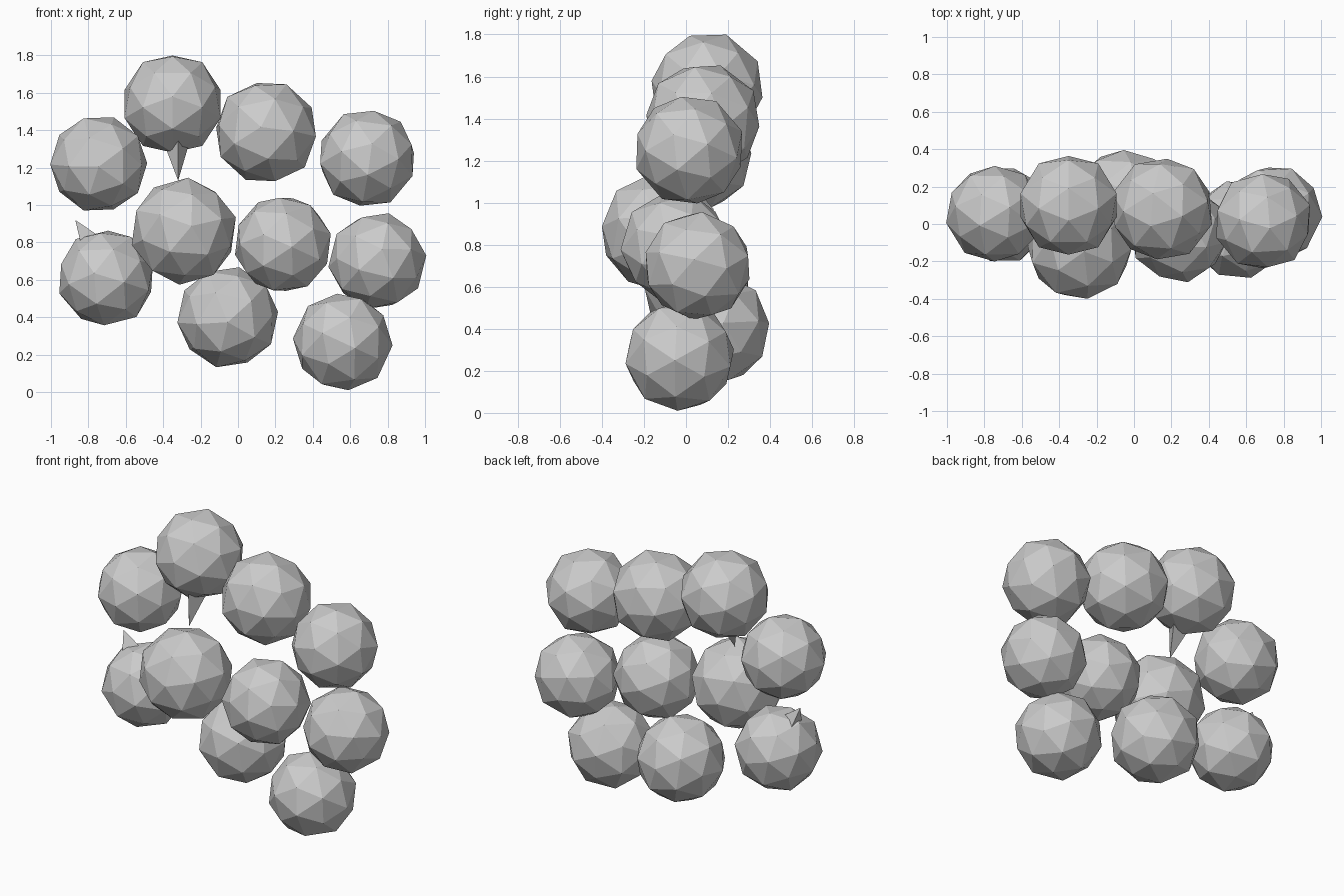
import bpy, bmesh
from math import radians
from mathutils import Vector, Matrix

if "Cube" in bpy.data.objects:
    bpy.data.objects.remove(bpy.data.objects["Cube"])

# Each ball: x, y, z, radius, then facet pole as seen from the front (x, z), roll in degrees
BALLS = [
    (-0.35, 0.10, 1.54, 0.275, 0.0, 0.15, 18),
    (0.15, 0.08, 1.39, 0.280, -0.1, 0.1, 30),
    (0.69, 0.015, 1.25, 0.267, 0.1, 0.3, 10),
    (-0.745, 0.055, 1.22, 0.264, 0.0, -0.06, 0),
    (-0.705, 0.05, 0.61, 0.264, -0.25, 0.1, 20),
    (-0.29, -0.125, 0.86, 0.288, 0.15, 0.1, 50),
    (0.24, -0.05, 0.79, 0.266, -0.4, 0.2, 15),
    (0.745, 0.055, 0.70, 0.264, 0.1, 0.25, 40),
    (-0.055, 0.13, 0.40, 0.275, 0.0, -0.1, 5),
    (0.56, -0.03, 0.268, 0.268, 0.15, 0.5, 25),
]


def obj_from_bm(name, bm):
    bmesh.ops.recalc_face_normals(bm, faces=bm.faces)
    mesh = bpy.data.meshes.new(name)
    bm.to_mesh(mesh)
    bm.free()
    ob = bpy.data.objects.new(name, mesh)
    bpy.context.collection.objects.link(ob)
    return ob


def facet_ball(name, x, y, z, r, px, pz, roll):
    """Sixty-triangle ball: twelve shallow five-sided fans."""
    bm = bmesh.new()
    bmesh.ops.create_icosphere(bm, subdivisions=1, radius=1.0)
    tips = [v.co.normalized() * 0.97 for v in bm.verts]
    corners = [f.calc_center_median().normalized() for f in bm.faces]
    bm.clear()
    for p in tips + corners:
        bm.verts.new(p * r)
    bmesh.ops.convex_hull(bm, input=bm.verts)
    pole = Vector((px, -(1 - px * px - pz * pz) ** 0.5, pz))
    turn = pole.to_track_quat('Z', 'Y').to_matrix().to_4x4()
    bm.transform(Matrix.Translation((x, y, z)) @ turn @ Matrix.Rotation(radians(roll), 4, 'Z'))
    return obj_from_bm(name, bm)


def spike(name, base, tip, radius):
    """Three-sided thorn rooted inside a ball."""
    base, tip = Vector(base), Vector(tip)
    axis = tip - base
    bm = bmesh.new()
    bmesh.ops.create_cone(bm, cap_ends=True, segments=3, radius1=radius, radius2=0,
                          depth=axis.length)
    bmesh.ops.remove_doubles(bm, verts=bm.verts, dist=1e-5)
    turn = axis.to_track_quat('Z', 'Y').to_matrix().to_4x4()
    bm.transform(Matrix.Translation((base + tip) / 2) @ turn)
    return obj_from_bm(name, bm)


# Cluster of loose balls
for i, b in enumerate(BALLS):
    facet_ball(f"ball_{i + 1}", *b)

# Thorn under the top ball and thorn on the lower left ball
spike("lower_spike", (-0.325, 0.01, 1.32), (-0.32, -0.05, 1.13), 0.07)
spike("side_spike", (-0.79, 0.06, 0.77), (-0.87, 0.06, 0.92), 0.09)
